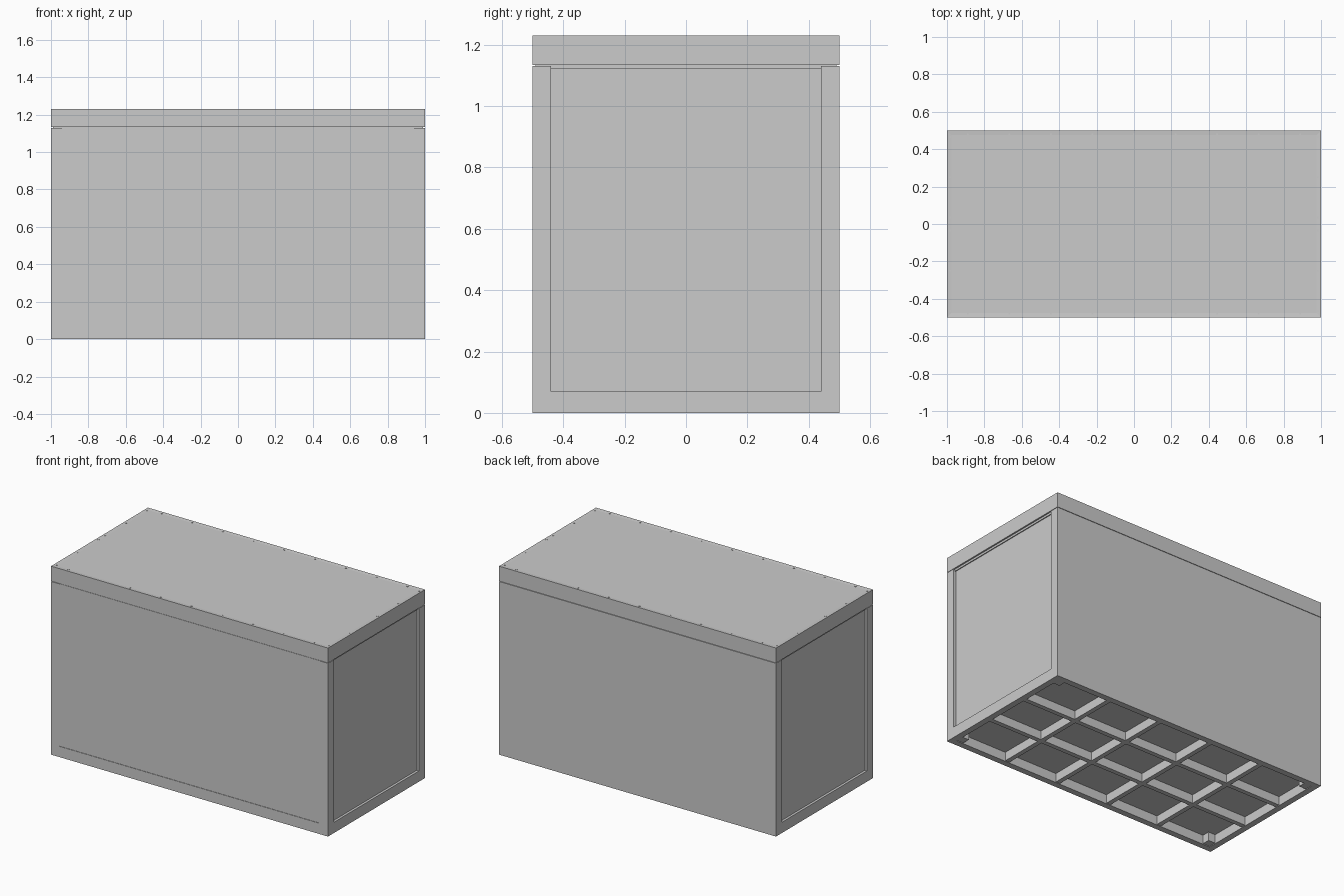
import bpy
import bmesh
from mathutils import Matrix, Vector

cube = bpy.data.objects.get("Cube")
if cube:
    bpy.data.objects.remove(cube, do_unlink=True)

grey = bpy.data.materials.new("panel grey")
grey.use_nodes = True
COLOR = (0.6, 0.6, 0.6, 1)
grey.diffuse_color = COLOR
grey.node_tree.nodes["Principled BSDF"].inputs["Base Color"].default_value = COLOR

L, W, H = 1.0, 0.5, 1.23      # half length, half width, height
BASE, LID = 0.07, 1.13        # top of base, underside of lid
POST, RIM, RIB = 0.06, 0.04, 0.03


def finish(name, bm):
    mesh = bpy.data.meshes.new(name)
    bm.to_mesh(mesh)
    bm.free()
    obj = bpy.data.objects.new(name, mesh)
    mesh.materials.append(grey)
    bpy.context.collection.objects.link(obj)
    return obj


def add_box(bm, x, y, z):
    """Box from (low, high) ranges."""
    lo, hi = Vector((x[0], y[0], z[0])), Vector((x[1], y[1], z[1]))
    mat = Matrix.Translation((lo + hi) / 2) @ Matrix.Diagonal((*(hi - lo), 1))
    bmesh.ops.create_cube(bm, size=1, matrix=mat)


def box(name, x, y, z):
    bm = bmesh.new()
    add_box(bm, x, y, z)
    return finish(name, bm)


# Lid with a very slightly sunken top panel
bm = bmesh.new()
add_box(bm, (-L, L), (-W, W), (LID + 0.003, H))
top = max(bm.faces, key=lambda f: f.calc_center_median().z)
bmesh.ops.inset_region(bm, faces=[top], thickness=0.035)
bmesh.ops.translate(bm, verts=list(top.verts), vec=(0, 0, -0.002))
finish("lid", bm)

# Screw heads around the lid rim
bm = bmesh.new()
spots = [(0.222 * i, s * 0.48) for i in range(-4, 5) for s in (-1, 1)]
spots += [(s * 0.983, t * y) for s in (-1, 1) for t in (-1, 1) for y in (0.035, 0.25, 0.465)]
for x, y in spots:
    bmesh.ops.create_cone(bm, cap_ends=True, segments=12, radius1=0.005, radius2=0.005,
                          depth=0.004, matrix=Matrix.Translation((x, y, H - 0.0015)))
finish("lid_screws", bm)

# Body: corner posts and panels
for sx, side in ((-1, "right"), (1, "left")):
    for sy, end in ((-1, "front"), (1, "back")):
        box(f"{end}_{side}_post", sorted((sx * L, sx * (L - POST))),
            sorted((sy * W, sy * (W - POST))), (BASE, LID))
    box(f"{side}_end_panel", sorted((sx * (L - 0.016), sx * (L - 0.04))),
        (POST - W, W - POST), (BASE, LID))
box("front_panel", (POST - L, L - POST), (0.003 - W, 0.03 - W), (BASE, LID))
box("back_panel", (POST - L, L - POST), (W - 0.03, W), (BASE, LID))
box("lid_seam", (0.01 - L, L - 0.01), (0.01 - W, W - 0.01), (LID - 0.01, LID + 0.01))

# Base: floor plate, rim, crossing ribs and corner blocks
box("floor_plate", (RIM - L, L - RIM), (RIM - W, W - RIM), (BASE - 0.01, BASE))
for s, end in ((-1, "front"), (1, "back")):
    box(f"{end}_base_rail", (-L, L), sorted((s * W, s * (W - RIM))), (0, BASE))
for s, side in ((-1, "right"), (1, "left")):
    box(f"{side}_base_rail", sorted((s * L, s * (L - RIM))), (RIM - W, W - RIM), (0, BASE))

bm = bmesh.new()
COLS, ROWS = 5, 3
for i in range(1, COLS):
    x = (RIM - L) + 2 * (L - RIM) * i / COLS
    add_box(bm, (x - RIB / 2, x + RIB / 2), (RIM - W, W - RIM), (0.004, BASE - 0.01))
for j in range(1, ROWS):
    y = (RIM - W) + 2 * (W - RIM) * j / ROWS
    add_box(bm, (RIM - L, L - RIM), (y - RIB / 2, y + RIB / 2), (0.004, BASE - 0.01))
finish("floor_ribs", bm)

bm = bmesh.new()
for sx in (-1, 1):
    for sy in (-1, 1):
        add_box(bm, sorted((sx * (L - RIM), sx * (L - RIM - 0.05))),
                sorted((sy * (W - RIM), sy * (W - RIM - 0.05))), (0.004, BASE - 0.01))
finish("corner_blocks", bm)
